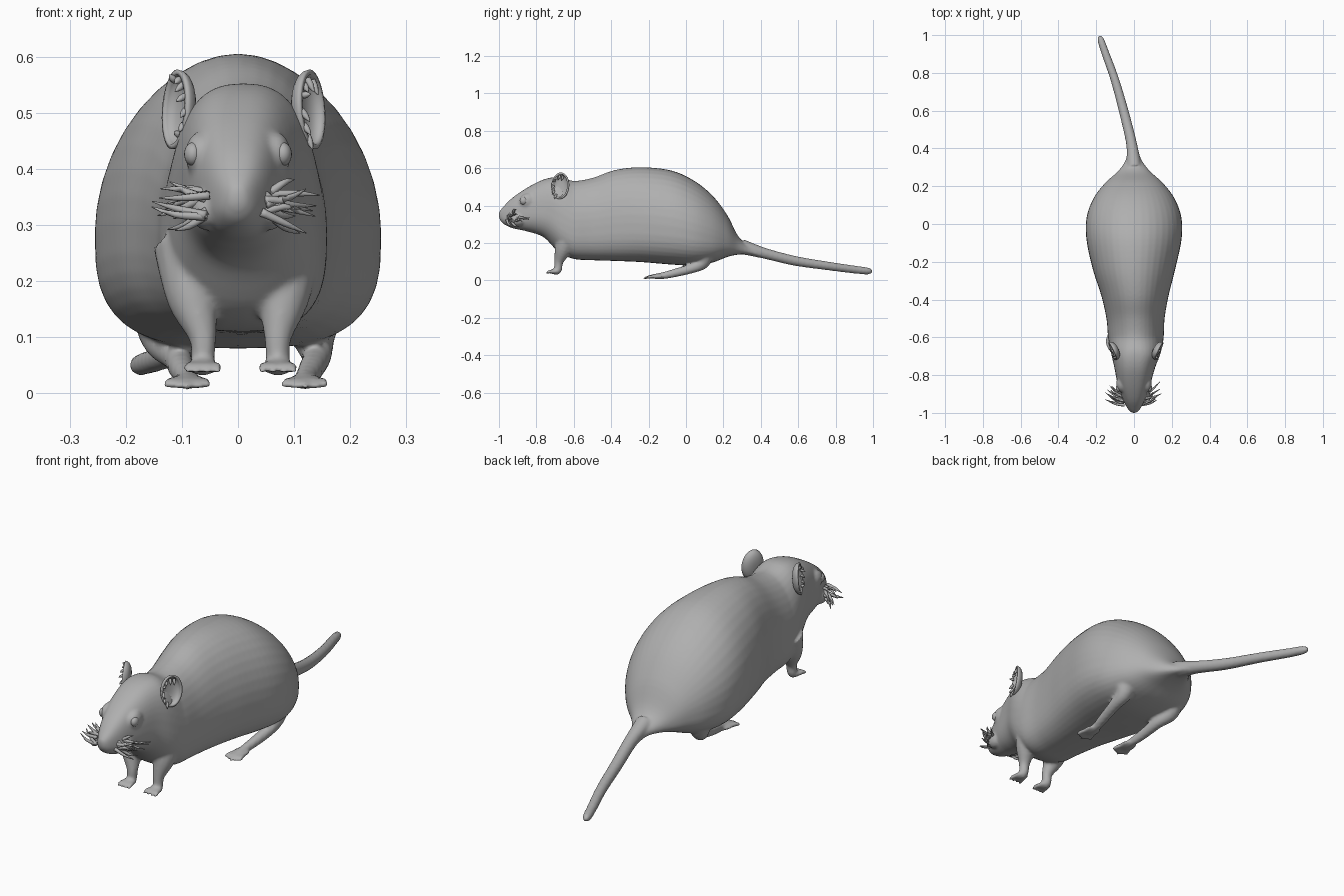
import bpy, bmesh, math, random
from mathutils import Vector

if "Cube" in bpy.data.objects:
    bpy.data.objects.remove(bpy.data.objects["Cube"], do_unlink=True)

random.seed(4)
grey = bpy.data.materials.new("soft grey")
grey.use_nodes = True
tone = (0.43, 0.43, 0.43, 1)
grey.diffuse_color = tone
grey.node_tree.nodes["Principled BSDF"].inputs["Base Color"].default_value = tone


def finish(bm, name):
    """Turn a bmesh into a smooth grey object."""
    bmesh.ops.recalc_face_normals(bm, faces=bm.faces)
    mesh = bpy.data.meshes.new(name)
    bm.to_mesh(mesh)
    bm.free()
    mesh.materials.append(grey)
    for poly in mesh.polygons:
        poly.use_smooth = True
    obj = bpy.data.objects.new(name, mesh)
    bpy.context.scene.collection.objects.link(obj)
    return obj


def smooth_rows(rows, steps):
    """Catmull-Rom interpolation through equal-length tuples."""
    out = []
    last = len(rows) - 1
    for i in range(last):
        quad = [rows[max(i - 1, 0)], rows[i], rows[i + 1], rows[min(i + 2, last)]]
        for s in range(steps):
            t = s / steps
            out.append([b + t / 2 * (c - a + t * (2*a - 5*b + 4*c - d + t * (3*b - 3*c + d - a)))
                        for a, b, c, d in zip(*quad)])
    return out + [list(rows[-1])]


def skin(bm, rings):
    """Bridge successive rings of points and cap both ends."""
    loops = [[bm.verts.new(p) for p in ring] for ring in rings]
    for one, two in zip(loops, loops[1:]):
        for k in range(len(one)):
            j = (k + 1) % len(one)
            bm.faces.new((one[k], one[j], two[j], two[k]))
    bm.faces.new(loops[0][::-1])
    bm.faces.new(loops[-1])


def tube(bm, rows, steps=5, sides=14):
    """Rounded tube through (x, y, z, radius) rows."""
    pts = smooth_rows(rows, steps)
    centres = [Vector(p[:3]) for p in pts]
    rings = []
    for i, p in enumerate(pts):
        axis = (centres[min(i + 1, len(pts) - 1)] - centres[max(i - 1, 0)]).normalized()
        u = axis.orthogonal() if abs(axis.x) > 0.9 else axis.cross(Vector((1, 0, 0)))
        u.normalize()
        v = axis.cross(u)
        rings.append([centres[i] + max(p[3], 0.001) * (u * math.cos(a) + v * math.sin(a))
                      for a in (math.tau * k / sides for k in range(sides))])
    skin(bm, rings)


def ball(bm, centre, size):
    made = bmesh.ops.create_uvsphere(bm, u_segments=20, v_segments=14, radius=1)["verts"]
    bmesh.ops.scale(bm, vec=size, verts=made)
    bmesh.ops.translate(bm, vec=centre, verts=made)


# Trunk and head: y, centre x, half width, underside, top
trunk = [
    (-1, 0, .012, .335, .365), (-.98, 0, .032, .305, .39), (-.93, 0, .058, .28, .44),
    (-.85, 0, .086, .262, .495), (-.76, .004, .108, .23, .54), (-.68, .01, .132, .15, .552),
    (-.6, .01, .147, .115, .532), (-.5, .008, .154, .108, .548), (-.38, .005, .178, .104, .59),
    (-.24, 0, .218, .098, .605), (-.08, 0, .252, .085, .588), (.04, 0, .25, .08, .535),
    (.14, 0, .212, .095, .455), (.22, 0, .15, .125, .35), (.28, 0, .084, .138, .235),
    (.34, -.002, .042, .138, .186), (.4, -.008, .028, .125, .168),
]
bm = bmesh.new()
rings = []
for y, cx, w, low, high in smooth_rows(trunk, 5):
    mid = low + 0.41 * (high - low)
    head = min(max((-0.6 - y) / 0.1, 0), 1)
    ring = []
    for k in range(40):
        a = math.tau * k / 40
        c, s = math.cos(a), math.sin(a)
        n = 2 + 0.6 * head if s > 0 else 2.9 - 0.7 * head
        x = math.copysign(abs(c) ** (2 / n), c) * w
        z = math.copysign(abs(s) ** (2 / n), s) * (high - mid if s > 0 else mid - low)
        ring.append((cx + x, y, mid + z))
    rings.append(ring)
skin(bm, rings)

# Tail, swinging to the right side
tube(bm, [(0, .3, .18, .04), (-.012, .42, .145, .029), (-.05, .58, .105, .026),
          (-.1, .76, .077, .023), (-.15, .9, .058, .021), (-.176, .975, .05, .018),
          (-.183, .997, .048, .006)], sides=20)

for side in (-1, 1):
    # Front leg, paw and toes
    fx = side * .067 + .004
    tube(bm, [(side * .082, -.62, .26, .07), (side * .08, -.655, .17, .048),
              (fx, -.68, .1, .025), (fx, -.685, .055, .021), (fx, -.7, .045, .015)])
    ball(bm, (fx, -.7, .047), (.028, .03, .015))
    for k in range(4):
        d = k - 1.5
        tube(bm, [(fx + d * .012, -.7, .047, .01), (fx + d * .017, -.73, .047, .0095),
                  (fx + d * .019, -.748, .037, .005)], 3, 8)
    # Hind leg, long foot and toes
    hx = side * .105 + .015
    tube(bm, [(side * .13, .09, .17, .075), (side * .135, .09, .1, .04),
              (hx + side * .02, .035, .066, .027), (hx + side * .01, -.05, .042, .023),
              (hx, -.12, .026, .019), (hx, -.17, .021, .014)])
    ball(bm, (hx, -.155, .021), (.036, .05, .012))
    for k in range(5):
        d = k - 2
        tube(bm, [(hx + d * .011, -.16, .021, .01), (hx + d * .017, -.2, .018, .009),
                  (hx + d * .019, -.228 + abs(d) * .012, .009, .006)], 3, 8)
    # Brow and cheek swellings
    ball(bm, (side * .055, -.9, .325), (.03, .045, .035))
    ball(bm, (side * .068, -.845, .425), (.026, .045, .04))

# Fuse everything into one continuous skin
body = finish(bm, "body")
fuse = body.modifiers.new("fuse", "REMESH")
fuse.mode = "VOXEL"
fuse.voxel_size = 0.0065
fuse.use_smooth_shade = True
relax = body.modifiers.new("relax", "SMOOTH")
relax.factor = 0.5
relax.iterations = 6

# Nose
bm = bmesh.new()
ball(bm, (0, -.982, .352), (.022, .017, .016))
finish(bm, "nose")

for side, label in ((1, "left"), (-1, "right")):
    # Eye
    bm = bmesh.new()
    ball(bm, (side * .08, -.868, .426), (.016, .021, .021))
    finish(bm, label + "_eye")

    # Ear: shallow cup opening outwards and forwards, with a thick rim
    bm = bmesh.new()
    centre = Vector((side * .113 + .01, -.668, .505))
    out = Vector((side * .88, -.42, .08)).normalized()
    up = Vector((-side * .2, .12, 1))
    up = (up - out * up.dot(out)).normalized()
    across = out.cross(up)
    rings = []
    for i in range(8):
        t = i / 7
        reach = 0.15 + 0.85 * math.sin(t * math.pi / 2)
        lift = 0.028 * t * t - 0.016
        rings.append([centre + out * lift + reach * (up * math.sin(a) * .067 + across * math.cos(a) * .047)
                      for a in (math.tau * k / 32 for k in range(32))])
    skin(bm, rings)
    bm.faces.ensure_lookup_table()
    bm.faces.remove(bm.faces[-1])
    ear = finish(bm, label + "_ear")
    shell = ear.modifiers.new("shell", "SOLIDIFY")
    shell.thickness = 0.009
    shell.offset = 0

    # Tufts of hair along the front rim of the ear
    bm = bmesh.new()
    for k in range(7):
        a = math.radians(70 + 28 * k) * -side + (math.pi if side > 0 else 0)
        root = centre + out * .008 + up * math.sin(a) * .055 + across * math.cos(a) * .04
        tip = root + out * .008 + Vector((side * random.uniform(0, .01), -.008, random.uniform(-.03, .01)))
        tube(bm, [(*root, .006), (*root.lerp(tip, .5), .006), (*tip, .001)], 3, 7)
    finish(bm, label + "_ear_tufts")

    # Whiskers: thick tapering strands sweeping out and back
    bm = bmesh.new()
    for k in range(14):
        root = Vector((side * random.uniform(.04, .06), random.uniform(-.96, -.91), random.uniform(.315, .36)))
        span = random.uniform(.04, .1)
        tip = root + Vector((side * span, span * random.uniform(.2, 1), random.uniform(-.04, .025)))
        bend = root.lerp(tip, .55) + Vector((0, -.006, random.uniform(-.008, .008)))
        tube(bm, [(*root, .008), (*bend, .006), (*tip, .001)], 4, 7)
    finish(bm, label + "_whiskers")
